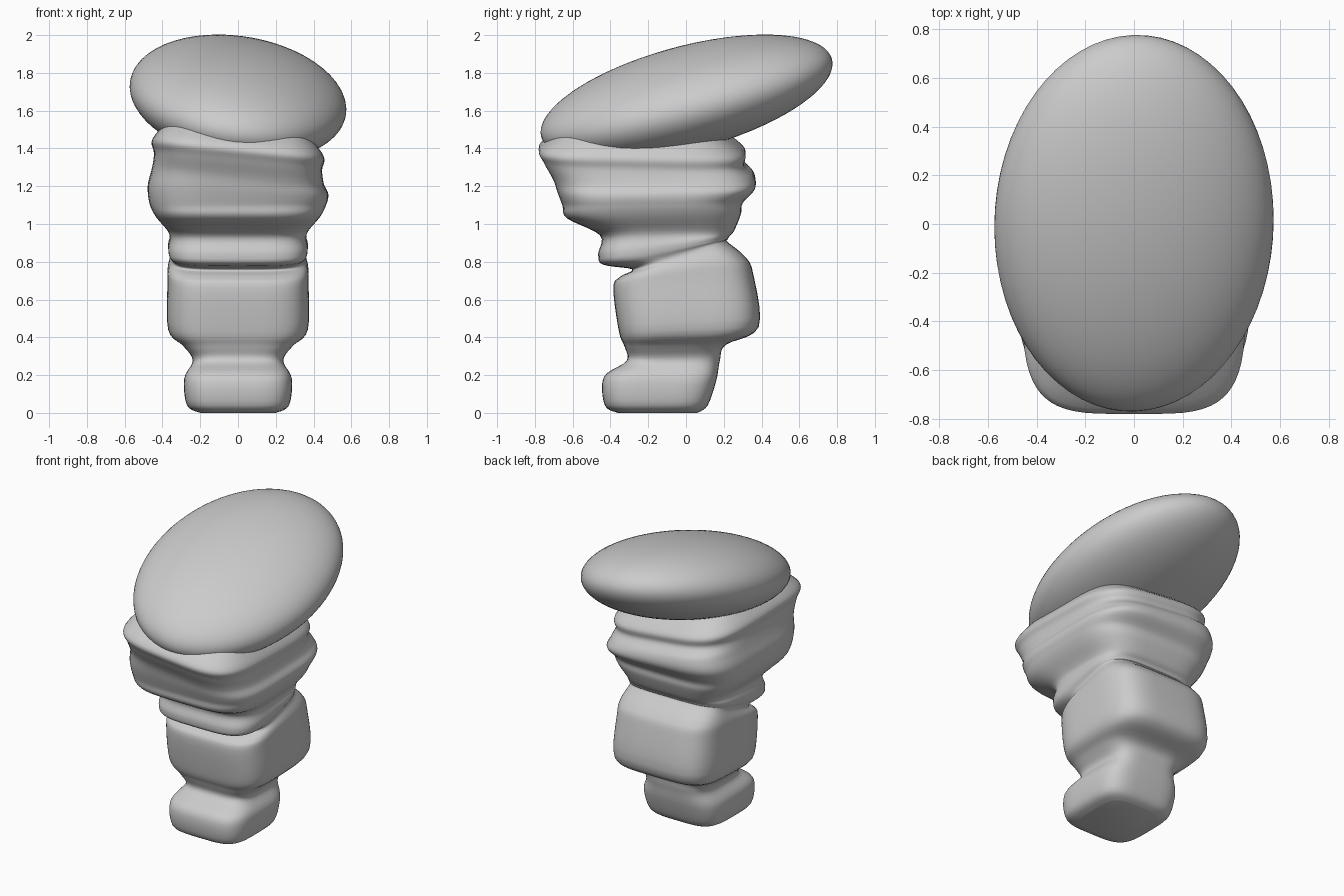
import bpy, bmesh, math
from mathutils import Matrix

if "Cube" in bpy.data.objects:
    bpy.data.objects.remove(bpy.data.objects["Cube"])

# Cross-sections: front y, front z, back y, back z, half width
STATIONS = [
    (-.36, 0, .06, 0, .20), (-.43, .04, .115, .04, .27),
    (-.435, .19, .16, .17, .285), (-.315, .275, .18, .28, .24),
    (-.325, .35, .21, .36, .29), (-.355, .43, .385, .455, .37),
    (-.385, .66, .355, .74, .373), (-.35, .72, .31, .83, .37),
    (-.285, .76, .22, .905, .35), (-.44, .785, .222, .92, .365),
    (-.465, .84, .23, .935, .37), (-.455, .94, .255, .965, .365),
    (-.63, 1.03, .29, 1.05, .435), (-.655, 1.10, .30, 1.11, .468),
    (-.68, 1.17, .365, 1.19, .478), (-.705, 1.25, .36, 1.26, .455),
    (-.755, 1.34, .31, 1.32, .445), (-.775, 1.41, .31, 1.39, .455),
    (-.66, 1.51, .20, 1.48, .38),
]
SEG, STEPS, POWER = 64, 5, 4.0


def smooth_stations(rows):
    """Catmull-Rom interpolation between the cross-sections."""
    out = []
    for i in range(len(rows) - 1):
        a, b = rows[max(i - 1, 0)], rows[i]
        c, d = rows[i + 1], rows[min(i + 2, len(rows) - 1)]
        for s in range(STEPS):
            t = s / STEPS
            out.append([.5 * (2*q + (r-p)*t + (2*p-5*q+4*r-w)*t*t + (3*q-p-3*r+w)*t**3)
                        for p, q, r, w in zip(a, b, c, d)])
    return out + [rows[-1]]


def signed_pow(v, e):
    return math.copysign(abs(v) ** e, v)


def finish(bm, name):
    bmesh.ops.recalc_face_normals(bm, faces=bm.faces)
    me = bpy.data.meshes.new(name)
    bm.to_mesh(me)
    bm.free()
    for p in me.polygons:
        p.use_smooth = True
    ob = bpy.data.objects.new(name, me)
    bpy.context.collection.objects.link(ob)


# Stacked rounded blocks, lofted as one pedestal; the upper bands lean sideways
bm = bmesh.new()
rings = []
for yf, zf, yb, zb, hw in smooth_stations(STATIONS):
    slope = .1 * min(1, max(0, (zf - 1.1) / .15))
    ring = []
    for k in range(SEG):
        a = 2 * math.pi * k / SEG
        x = hw * signed_pow(math.cos(a), 2 / POWER)
        t = .5 + .5 * signed_pow(math.sin(a), 2 / POWER)
        z = max(0, zf + (zb - zf) * t - slope * x)
        ring.append(bm.verts.new((x, yf + (yb - yf) * t, z)))
    rings.append(ring)
for lo, hi in zip(rings, rings[1:]):
    for k in range(SEG):
        n = (k + 1) % SEG
        bm.faces.new((lo[k], lo[n], hi[n], hi[k]))
bm.faces.new(rings[0])
bm.faces.new(rings[-1])
finish(bm, "stacked_pedestal")

# Tilted egg-shaped cap
bm = bmesh.new()
bmesh.ops.create_uvsphere(bm, u_segments=64, v_segments=40, radius=1)
tilt = Matrix.Rotation(math.radians(15), 4, 'X')
roll = Matrix.Rotation(math.radians(8), 4, 'Y')
bm.transform(Matrix.Translation((0, .003, 1.667)) @ tilt @ roll
             @ Matrix.Diagonal((.578, .797, .265, 1)))
finish(bm, "tilted_cap")
